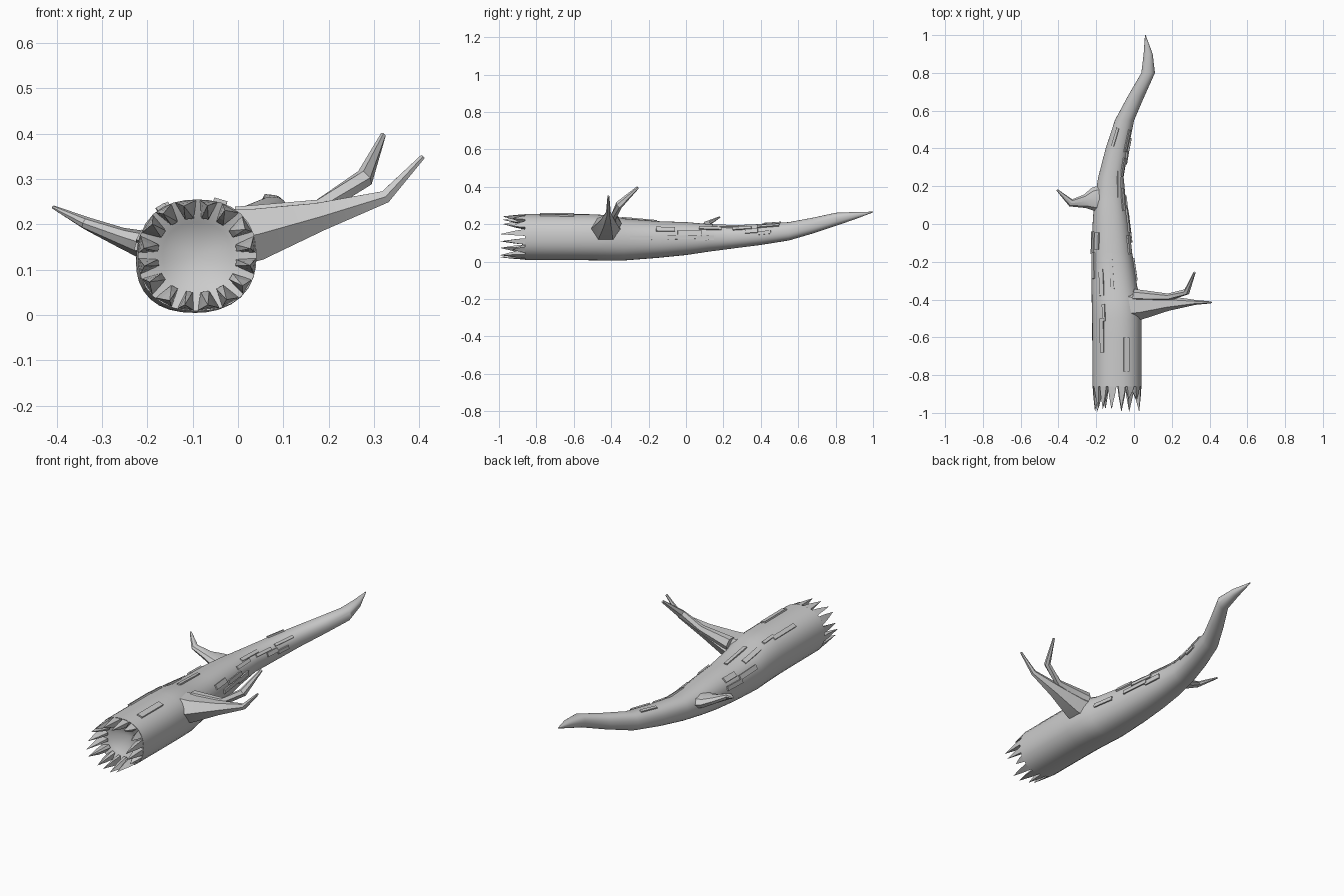
import bpy, bmesh, math, random
from mathutils import Vector, Matrix

if "Cube" in bpy.data.objects:
    bpy.data.objects.remove(bpy.data.objects["Cube"])

random.seed(4)

# Trunk stations: y, centre x, centre z, half width, half height
TRUNK = [(-0.86, -0.09, 0.132, 0.131, 0.123), (-0.62, -0.09, 0.131, 0.131, 0.123),
         (-0.50, -0.091, 0.13, 0.131, 0.123), (-0.40, -0.095, 0.126, 0.129, 0.121),
         (-0.33, -0.104, 0.118, 0.121, 0.112), (-0.15, -0.117, 0.118, 0.107, 0.098),
         (0.0, -0.123, 0.123, 0.096, 0.088), (0.12, -0.127, 0.127, 0.084, 0.074),
         (0.25, -0.122, 0.132, 0.067, 0.062), (0.40, -0.09, 0.145, 0.06, 0.056),
         (0.55, -0.05, 0.162, 0.051, 0.049), (0.68, 0.013, 0.193, 0.044, 0.042),
         (0.80, 0.075, 0.226, 0.036, 0.035), (0.90, 0.075, 0.245, 0.024, 0.02),
         (1.0, 0.06, 0.265, 0.002, 0.002)]
SIDES = 32


def station(y):
    for a, b in zip(TRUNK, TRUNK[1:]):
        if a[0] <= y <= b[0]:
            t = (y - a[0]) / (b[0] - a[0])
            return [p + (q - p) * t for p, q in zip(a, b)]


def surface(y, ang, scale=1.0):
    _, cx, cz, rx, rz = station(y)
    c, s = math.cos(ang), math.sin(ang)
    k = (abs(c) ** 2.3 + abs(s) ** 2.3) ** (-1 / 2.3)
    return Vector((cx + rx * c * k * scale, y, cz + rz * s * k * scale))


def make(name, bm, smooth=None):
    bmesh.ops.recalc_face_normals(bm, faces=bm.faces[:])
    me = bpy.data.meshes.new(name)
    bm.to_mesh(me)
    bm.free()
    ob = bpy.data.objects.new(name, me)
    bpy.context.collection.objects.link(ob)
    if smooth:
        bpy.ops.object.select_all(action='DESELECT')
        ob.select_set(True)
        bpy.context.view_layer.objects.active = ob
        bpy.ops.object.shade_smooth_by_angle(angle=math.radians(smooth))
    return ob


def bridge(bm, a, b):
    n = len(a)
    for i in range(n):
        bm.faces.new((a[i], a[(i + 1) % n], b[(i + 1) % n], b[i]))


# Trunk with a hollow broken end
bm = bmesh.new()
angles = [2 * math.pi * i / SIDES for i in range(SIDES)]
rings = [[bm.verts.new(surface(s[0], a)) for a in angles] for s in TRUNK]
inner = []
for a in angles:
    p = surface(-0.86, a, 0.58)
    p.y = -0.84
    inner.append(bm.verts.new(p))
for a, b in zip([inner] + rings, rings):
    bridge(bm, a, b)
bm.faces.new(rings[-1])
core = bm.verts.new((-0.09, -0.79, 0.132))
for i in range(SIDES):
    bm.faces.new((inner[i], inner[(i + 1) % SIDES], core))
make("trunk", bm, 30)

# Splinters around the broken end
bm = bmesh.new()
for i in range(16):
    a = 2 * math.pi * (i + 0.5) / 16
    w = math.pi / 16 * random.uniform(0.7, 0.98)
    base = []
    for da, sc in ((-w, 0.99), (w, 0.99), (w * 0.6, 0.66), (-w * 0.6, 0.66)):
        p = surface(-0.86, a + da, sc)
        p.y = -0.855
        base.append(bm.verts.new(p))
    tip = surface(-0.86, a + random.uniform(-0.08, 0.08), 0.9)
    tip.y = -0.86 - random.choice((0.07, 0.10, 0.12, 0.135))
    # shoulder makes each splinter wide before it narrows
    mid = []
    for v in base:
        p = v.co.lerp(tip, 0.45)
        p = p + (v.co - tip) * 0.12
        p.y = -0.86 + (tip.y + 0.86) * 0.4
        mid.append(bm.verts.new(p))
    t = bm.verts.new(tip)
    bridge(bm, base, mid)
    for j in range(4):
        bm.faces.new((mid[j], mid[(j + 1) % 4], t))
    bm.faces.new(base)
make("splinters", bm)


def branch(name, path, sides=6):
    # path points: position, half width across y, half height
    bm = bmesh.new()
    pts = [Vector(p[:3]) for p in path]
    rings = []
    for i, p in enumerate(path):
        t = (pts[min(i + 1, len(pts) - 1)] - pts[max(i - 1, 0)]).normalized()
        up = Vector((0, 0, 1))
        side = up.cross(t).normalized()
        up = t.cross(side).normalized()
        rings.append([bm.verts.new(pts[i] + side * p[3] * math.cos(2 * math.pi * k / sides)
                                   + up * p[4] * math.sin(2 * math.pi * k / sides))
                      for k in range(sides)])
    for a, b in zip(rings, rings[1:]):
        bridge(bm, a, b)
    bm.faces.new(rings[0])
    bm.faces.new(rings[-1])
    make(name, bm, 30)


# Forked branch on the right, single bent branch on the left
branch("fork_branch_long", [(-0.02, -0.43, 0.17, 0.088, 0.075), (0.04, -0.43, 0.178, 0.075, 0.066),
                            (0.18, -0.42, 0.217, 0.04, 0.036), (0.325, -0.415, 0.261, 0.013, 0.016),
                            (0.408, -0.415, 0.35, 0.005, 0.006)])
branch("fork_branch_short", [(0.0, -0.378, 0.205, 0.034, 0.04), (0.18, -0.388, 0.238, 0.02, 0.02),
                             (0.28, -0.358, 0.303, 0.017, 0.022), (0.32, -0.258, 0.396, 0.006, 0.008)])
branch("left_branch", [(-0.15, 0.135, 0.145, 0.08, 0.04), (-0.215, 0.13, 0.157, 0.062, 0.03),
                       (-0.26, 0.12, 0.172, 0.036, 0.022), (-0.335, 0.112, 0.203, 0.02, 0.014),
                       (-0.407, 0.18, 0.238, 0.005, 0.004)], 8)

# Raised bark plates: y centre, angle in degrees, length, width
PLATES = [(-0.69, 68, 0.18, 0.03), (-0.59, 125, 0.18, 0.022), (-0.47, 120, 0.09, 0.016),
          (-0.31, 122, 0.14, 0.025), (-0.25, 95, 0.19, 0.018), (-0.09, 135, 0.09, 0.028),
          (-0.22, 150, 0.14, 0.025), (-0.10, 160, 0.12, 0.022), (-0.11, 32, 0.1, 0.025),
          (-0.02, 5, 0.16, 0.02), (0.10, 0, 0.1, 0.025), (0.02, 20, 0.13, 0.02),
          (0.13, 40, 0.12, 0.018), (0.21, 55, 0.14, 0.018), (0.35, 22, 0.07, 0.022),
          (0.42, 8, 0.07, 0.018), (0.30, 40, 0.1, 0.016), (0.44, 45, 0.12, 0.014),
          (-0.24, 5, 0.12, 0.02), (0.46, 115, 0.1, 0.014)]
bm = bmesh.new()
for y, deg, ln, w in PLATES:
    a = math.radians(deg)
    p = surface(y, a)
    along = (surface(y + ln / 2, a) - surface(y - ln / 2, a)).normalized()
    across = (surface(y, a + 0.05) - surface(y, a - 0.05)).normalized()
    out = across.cross(along).normalized()
    if out.dot(p - surface(y, a, 0.5)) < 0:
        out = -out
    across = along.cross(out)
    m = Matrix((across, along, out)).transposed().to_4x4()
    m.translation = p + out * 0.001
    bmesh.ops.create_cube(bm, size=1, matrix=m @ Matrix.Diagonal((w, ln, 0.012, 1)))
make("bark_plates", bm)
